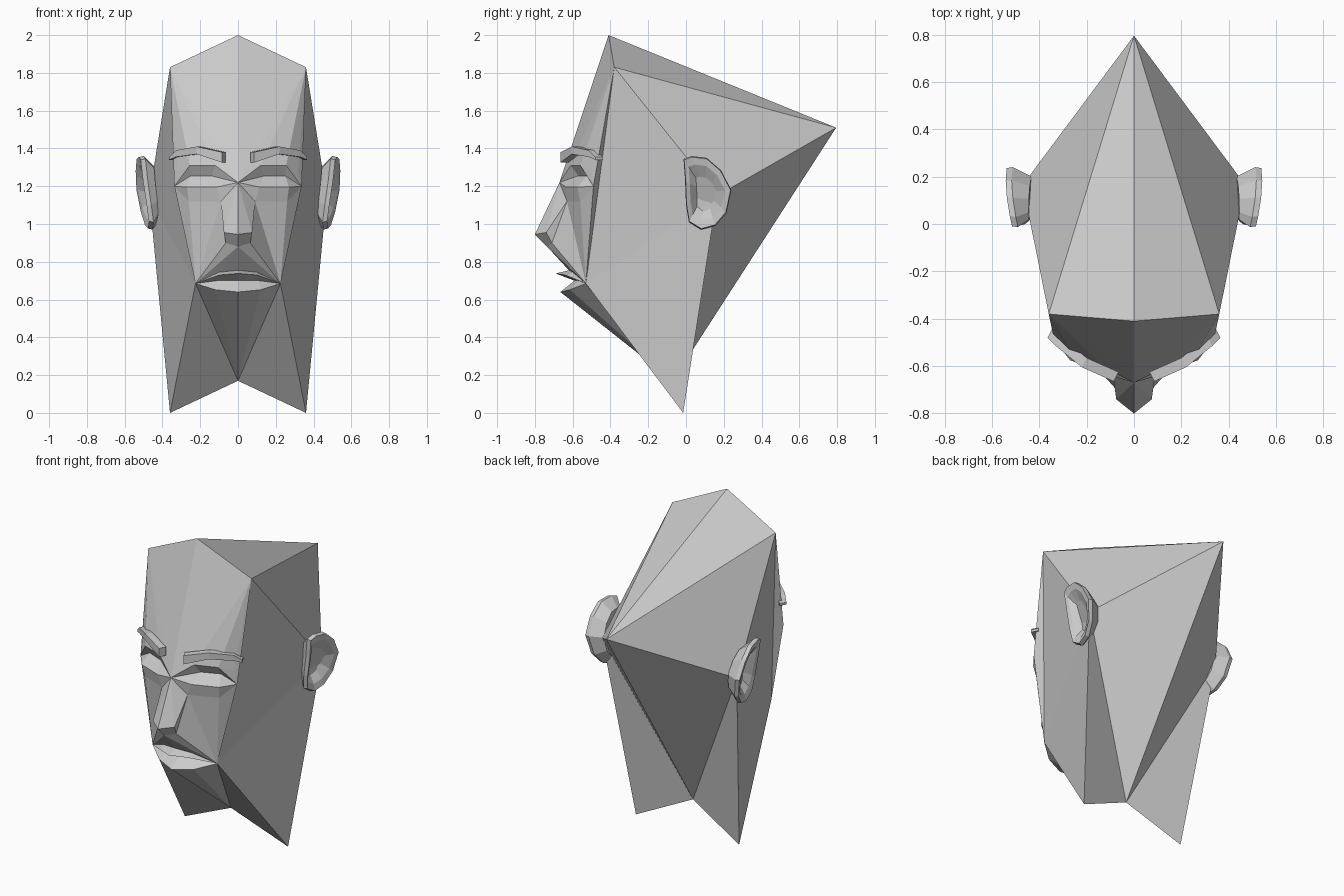
import bpy, bmesh

if "Cube" in bpy.data.objects:
    bpy.data.objects.remove(bpy.data.objects["Cube"])

# One plain colour for the whole head
clay = bpy.data.materials.new("grey clay")
clay.diffuse_color = (0.6, 0.6, 0.6, 1)
clay.use_nodes = True
clay.node_tree.nodes["Principled BSDF"].inputs["Base Color"].default_value = clay.diffuse_color


def build(name, verts, faces):
    """Make a flat-shaded right half and mirror it across x = 0."""
    me = bpy.data.meshes.new(name)
    bm = bmesh.new()
    vs = [bm.verts.new(v) for v in verts]
    for f in faces:
        bm.faces.new([vs[i] for i in f])
    geom = bm.verts[:] + bm.edges[:] + bm.faces[:]
    bmesh.ops.mirror(bm, geom=geom, axis='X', merge_dist=0.0005)
    bmesh.ops.remove_doubles(bm, verts=bm.verts[:], dist=0.0005)
    bmesh.ops.recalc_face_normals(bm, faces=bm.faces[:])
    bm.to_mesh(me)
    bm.free()
    me.materials.append(clay)
    ob = bpy.data.objects.new(name, me)
    bpy.context.collection.objects.link(ob)
    return ob


# Named corner points of the right half of the head, by region
skull = dict(crown=(0, -.41, 2), temple=(.36, -.38, 1.83), back=(0, .795, 1.51),
             side=(.47, .165, 1.15), jaw=(.36, -.015, 0), neck=(0, -.07, .17))
eye = dict(brow=(0, -.67, 1.22), up1=(.12, -.61, 1.31), up2=(.255, -.56, 1.31),
           up3=(.32, -.5, 1.28), cheek=(.337, -.49, 1.2),
           in1=(.14, -.57, 1.255), in2=(.25, -.525, 1.255),
           low1=(.115, -.635, 1.195), low2=(.27, -.575, 1.195),
           bag1=(.09, -.63, 1.12), bag2=(.26, -.56, 1.12))
nose = dict(tip=(0, -.8, .945), wing=(.075, -.74, .955),
            nostril=(.065, -.71, .9), base=(0, -.735, .88))
mouth = dict(corner=(.225, -.53, .685), lip0=(0, -.62, .755), lip1=(.1, -.6, .745),
             ridge0=(0, -.69, .738), ridge1=(.1, -.64, .73),
             gap0=(0, -.59, .7), gap1=(.11, -.57, .7),
             chin0=(0, -.665, .64), chin1=(.12, -.615, .652))
pts = {**skull, **eye, **nose, **mouth}
keys = list(pts)

# Facets of each region, by point name
skull_faces = ["crown temple brow", "crown temple back", "temple side back",
               "side back neck", "side jaw neck", "temple corner side",
               "corner jaw side", "corner jaw neck"]
brow_faces = ["temple brow up1", "temple up1 up2", "temple up2 up3",
              "temple up3 cheek", "temple cheek corner"]
eye_faces = ["up2 up3 cheek", "up2 cheek in2", "in2 cheek low2", "cheek bag2 low2",
             "cheek corner bag2", "brow up1 in1", "brow in1 low1", "up1 up2 in2 in1",
             "in1 in2 low2 low1", "brow low1 bag1", "low1 low2 bag2 bag1"]
nose_faces = ["bag1 bag2 corner", "brow bag1 wing", "brow wing tip",
              "tip wing nostril base", "wing bag1 nostril", "bag1 corner nostril",
              "base nostril corner", "base corner lip1", "base lip1 lip0"]
mouth_faces = ["lip0 lip1 ridge1 ridge0", "lip1 corner ridge1",
               "ridge0 ridge1 gap1 gap0", "ridge1 corner gap1",
               "gap0 gap1 chin1 chin0", "gap1 corner chin1",
               "chin1 corner neck", "chin0 chin1 neck"]
panels = skull_faces + brow_faces + eye_faces + nose_faces + mouth_faces
build("head", list(pts.values()),
      [[keys.index(w) for w in row.split()] for row in panels])

# Eyebrows: thin arched strips, (x, y, bottom z, top z) per station
stations = [(.085, -.665, 1.325, 1.38), (.22, -.605, 1.37, 1.41),
            (.33, -.515, 1.355, 1.39), (.365, -.48, 1.34, 1.355)]
verts, faces = [], []
for x, y, lo, hi in stations:
    verts += [(x, y, lo), (x, y, hi), (x - .02, y + .04, hi), (x - .02, y + .04, lo)]
for i in range(len(stations) - 1):
    for j in range(4):
        a, b = i * 4 + j, i * 4 + (j + 1) % 4
        faces.append((a, b, b + 4, a + 4))
faces += [(0, 1, 2, 3), tuple(range(len(verts) - 4, len(verts)))]
build("eyebrows", verts, faces)

# Ears: tilted outline with a rim, a hollow bowl and a root inside the head
outline = [(-.013, 1.345), (.03, 1.36), (.11, 1.35), (.185, 1.285), (.24, 1.18),
           (.215, 1.06), (.155, .99), (.08, .97), (.015, 1.01), (0, 1.1), (-.005, 1.23)]
cy, cz = .1, 1.17


def ear_ring(scale, depth=0.0, root=None):
    ring = []
    for y, z in outline:
        tilt = .12 * (z - 1.2) if z > 1.2 else .16 * (z - 1.2)
        x = .5 + .17 * y + tilt - depth if root is None else root + .5 * tilt
        ring.append((x, cy + (y - cy) * scale, cz + (z - cz) * scale))
    return ring


n = len(outline)
rings = [ear_ring(.72, root=.435), ear_ring(1, .025), ear_ring(.97),
         ear_ring(.76, .008), ear_ring(.42, .045)]
verts = [v for r in rings for v in r]
faces = [(k * n + i, k * n + (i + 1) % n, (k + 1) * n + (i + 1) % n, (k + 1) * n + i)
         for k in range(len(rings) - 1) for i in range(n)]
faces += [tuple(range(n)), tuple(range(len(verts) - n, len(verts)))]
build("ears", verts, faces)
